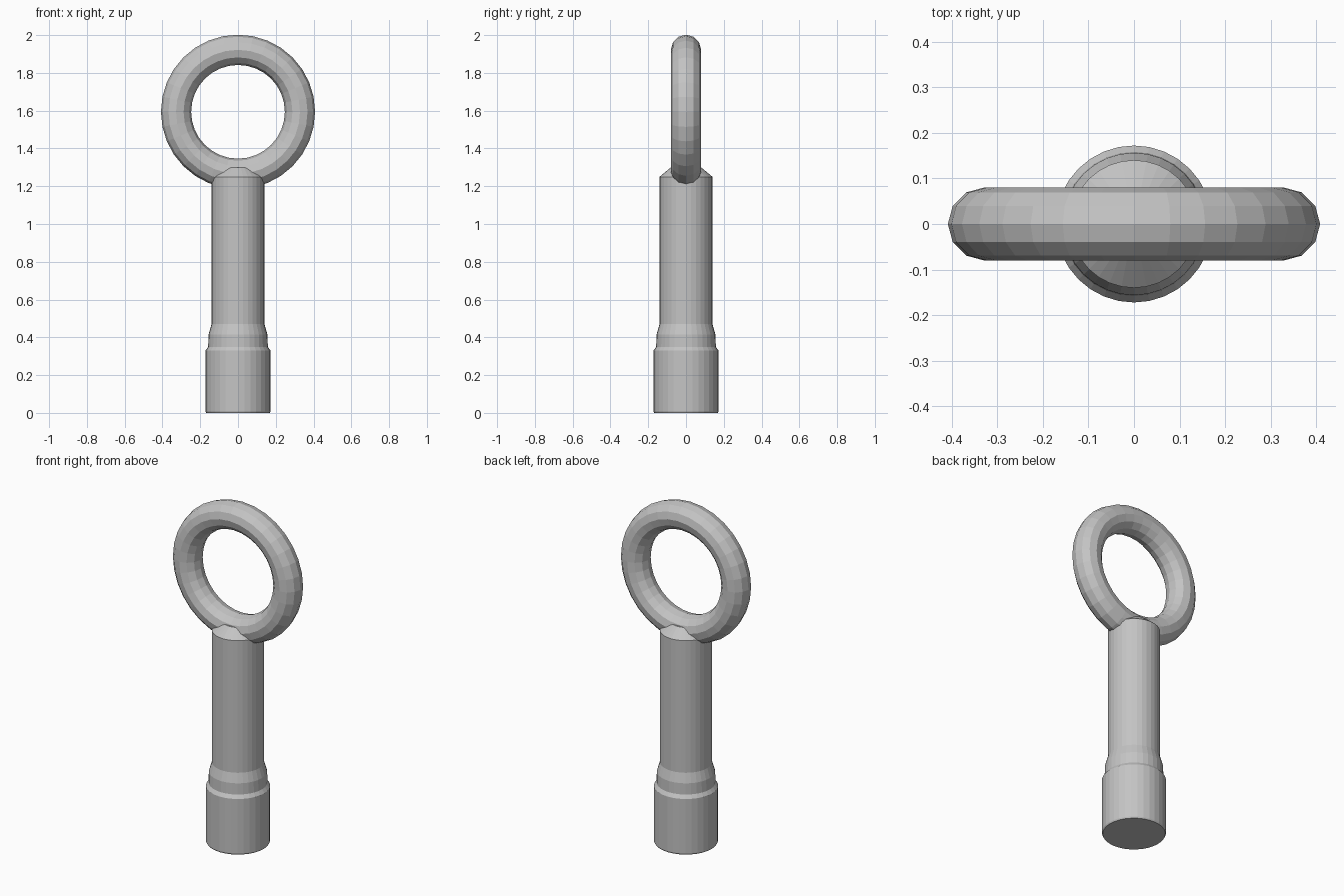
import bpy, bmesh, math

if "Cube" in bpy.data.objects:
    bpy.data.objects.remove(bpy.data.objects["Cube"])

metal = bpy.data.materials.new("light grey metal")
metal.diffuse_color = (0.55, 0.55, 0.55, 1)
metal.use_nodes = True
metal.node_tree.nodes["Principled BSDF"].inputs["Base Color"].default_value = metal.diffuse_color


def lathe(name, profile, sides=32):
    """Closed solid of revolution around z from (radius, height) points."""
    bm = bmesh.new()
    rings = []
    for r, z in profile:
        rings.append([bm.verts.new((r * math.cos(2 * math.pi * i / sides),
                                    r * math.sin(2 * math.pi * i / sides), z))
                      for i in range(sides)])
    for a, b in zip(rings, rings[1:]):
        for i in range(sides):
            j = (i + 1) % sides
            bm.faces.new((a[i], a[j], b[j], b[i]))
    bm.faces.new(rings[0][::-1])
    bm.faces.new(rings[-1])
    mesh = bpy.data.meshes.new(name)
    bm.to_mesh(mesh)
    bm.free()
    mesh.materials.append(metal)
    obj = bpy.data.objects.new(name, mesh)
    bpy.context.collection.objects.link(obj)
    return obj


# Stepped shank: wide collar, neck, straight rod and chamfered tip
lathe("shank", [(0.168, 0.0), (0.172, 0.008), (0.172, 0.33), (0.158, 0.35),
                (0.156, 0.415), (0.14, 0.47), (0.14, 1.25), (0.08, 1.30)])

# Upright eye ring
bpy.ops.mesh.primitive_torus_add(major_radius=0.328, minor_radius=0.08,
                                 major_segments=32, minor_segments=12,
                                 location=(0, 0, 1.594),
                                 rotation=(math.pi / 2, 0, 0))
ring = bpy.context.object
ring.name = "eye_ring"
ring.data.materials.append(metal)
bpy.ops.object.shade_flat()
